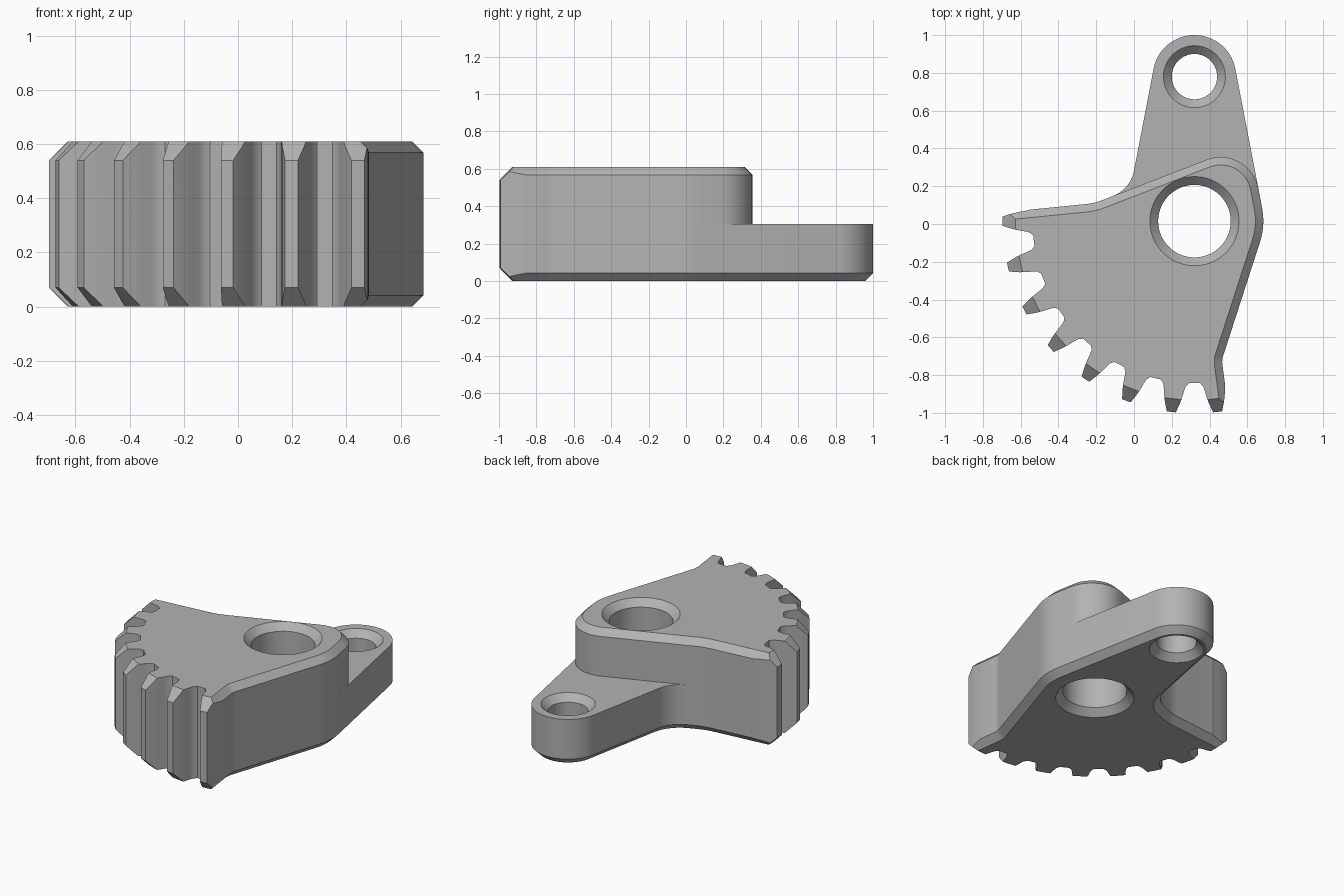
import bpy, bmesh, math
from mathutils import Vector

if "Cube" in bpy.data.objects:
    bpy.data.objects.remove(bpy.data.objects["Cube"])

HUB = Vector((0.32, 0.015))
EYE = Vector((0.32, 0.78))
HEIGHT, STEP, CHAMFER = 0.61, 0.305, 0.042

steel = bpy.data.materials.new("plain grey")
steel.use_nodes = True
GREY = (0.45, 0.45, 0.45, 1)
steel.diffuse_color = GREY
steel.node_tree.nodes["Principled BSDF"].inputs["Base Color"].default_value = GREY


def rounded(corners):
    """Turn (x, y, radius) corners into an outline with filleted corners."""
    out = []
    for i, (x, y, r) in enumerate(corners):
        p = Vector((x, y))
        if not r:
            out.append(p)
            continue
        a = (Vector(corners[i - 1][:2]) - p).normalized()
        b = (Vector(corners[(i + 1) % len(corners)][:2]) - p).normalized()
        half = a.angle(b) / 2
        centre = p + (a + b).normalized() * r / math.sin(half)
        start = p + a * r / math.tan(half) - centre
        sweep = math.pi - 2 * half
        turn = -sweep if a.cross(b) > 0 else sweep
        n = max(4, round(sweep / math.radians(5)))
        for k in range(n + 1):
            t = turn * k / n
            out.append(centre + Vector((start.x * math.cos(t) - start.y * math.sin(t),
                                        start.x * math.sin(t) + start.y * math.cos(t))))
    return out


def inset(outline, d):
    """Move a clockwise outline inward by d."""
    out = []
    for i, p in enumerate(outline):
        e1 = (p - outline[i - 1]).normalized()
        e2 = (outline[(i + 1) % len(outline)] - p).normalized()
        n1, n2 = Vector((e1.y, -e1.x)), Vector((e2.y, -e2.x))
        out.append(p + (n1 + n2) * d / (1 + n1.dot(n2)))
    return out


def loft(name, rings):
    """Solid through a stack of (outline, z) rings with equal point counts."""
    bm = bmesh.new()
    rows = [[bm.verts.new((p.x, p.y, z)) for p in outline] for outline, z in rings]
    n = len(rows[0])
    for low, high in zip(rows, rows[1:]):
        for i in range(n):
            j = (i + 1) % n
            bm.faces.new((low[i], low[j], high[j], high[i]))
    bm.faces.new(rows[0])
    bm.faces.new(rows[-1])
    bmesh.ops.recalc_face_normals(bm, faces=bm.faces)
    mesh = bpy.data.meshes.new(name)
    bm.to_mesh(mesh)
    bm.free()
    mesh.materials.append(steel)
    ob = bpy.data.objects.new(name, mesh)
    bpy.context.collection.objects.link(ob)
    return ob


def polar(centre, r, angle):
    return centre + Vector((r * math.cos(angle), r * math.sin(angle)))


def lathe(name, centre, profile, n):
    return loft(name, [([polar(centre, r, math.tau * (i + 0.5) / n) for i in range(n)], z)
                       for r, z in profile])


def bore(name, centre, r, height):
    """Through hole cutter with a countersink at both ends."""
    c, over = 0.044, 0.1
    return lathe(name, centre, [(r + c + over, -over), (r, c),
                                (r, height - c), (r + c + over, height + over)], 64)


def combine(ob, cutter, operation):
    mod = ob.modifiers.new(operation, "BOOLEAN")
    mod.operation, mod.object, mod.solver = operation, cutter, "EXACT"
    bpy.context.view_layer.objects.active = ob
    bpy.ops.object.modifier_apply(modifier=mod.name)
    bpy.data.objects.remove(cutter)


# Outlines: the lower layer carries the arm, the upper layer is the sector only
left_edge = [(-0.8, 0.051, 0), (-0.21, 0.11, 0.3)]
arm = [(-0.019, 0.184, 0.178), (0.138, 1.0, 0.219), (0.502, 1.0, 0.219)]
shoulder = [(0.6115, 0.4287, 0.203)]
right_edge = [(0.696, -0.006, 0.365), (0.465, -0.72, 0.1),
              (0.515, -1.1, 0), (-0.8, -1.1, 0)]
lower = rounded(left_edge + arm + right_edge)
upper = rounded(left_edge + shoulder + right_edge)

# Chamfered layers
body = loft("toothed_sector_lever", [(inset(lower, CHAMFER), 0), (lower, CHAMFER), (lower, STEP)])
block = loft("upper_sector", [(upper, STEP), (upper, HEIGHT - CHAMFER),
                              (inset(upper, CHAMFER), HEIGHT)])
combine(body, block, "UNION")

# Teeth: a prism with eight toothed gaps, open wide everywhere else
flank = [(0.075, 0.857), (0.06, 0.875), (0.054, 0.9), (0.049, 0.93),
         (0.041, 0.965), (0.02, 1.03)]
tooth = [(-w / r, r) for w, r in flank] + [(w / r, r) for w, r in reversed(flank)]
gear = [polar(HUB, r, math.pi + k * math.tau / 26 + a) for k in range(8) for a, r in tooth]
gear += [polar(HUB, 2.5, math.radians(d)) for d in (290, 330, 370, 410, 450, 490, 525)]
combine(body, loft("tooth_cutter", [(gear, -0.2), (gear, 0.9)]), "INTERSECT")

# Conical bevel on the tooth tips
tip, bevel = 1.017, 0.07
combine(body, lathe("tip_cutter", HUB, [(tip - bevel, 0), (tip, bevel), (tip, HEIGHT - bevel),
                                        (tip - bevel, HEIGHT)], 160), "INTERSECT")

# Pivot and linkage holes
combine(body, bore("pivot_cutter", HUB, 0.192, HEIGHT), "DIFFERENCE")
combine(body, bore("eye_cutter", EYE, 0.12, STEP), "DIFFERENCE")

# Merge coplanar leftovers and shade
bm = bmesh.new()
bm.from_mesh(body.data)
bmesh.ops.remove_doubles(bm, verts=bm.verts, dist=0.0002)
bmesh.ops.dissolve_limit(bm, angle_limit=math.radians(0.5), verts=bm.verts, edges=bm.edges)
bm.to_mesh(body.data)
bm.free()
bpy.ops.object.select_all(action="DESELECT")
body.select_set(True)
bpy.context.view_layer.objects.active = body
bpy.ops.object.shade_smooth_by_angle(angle=math.radians(25))
